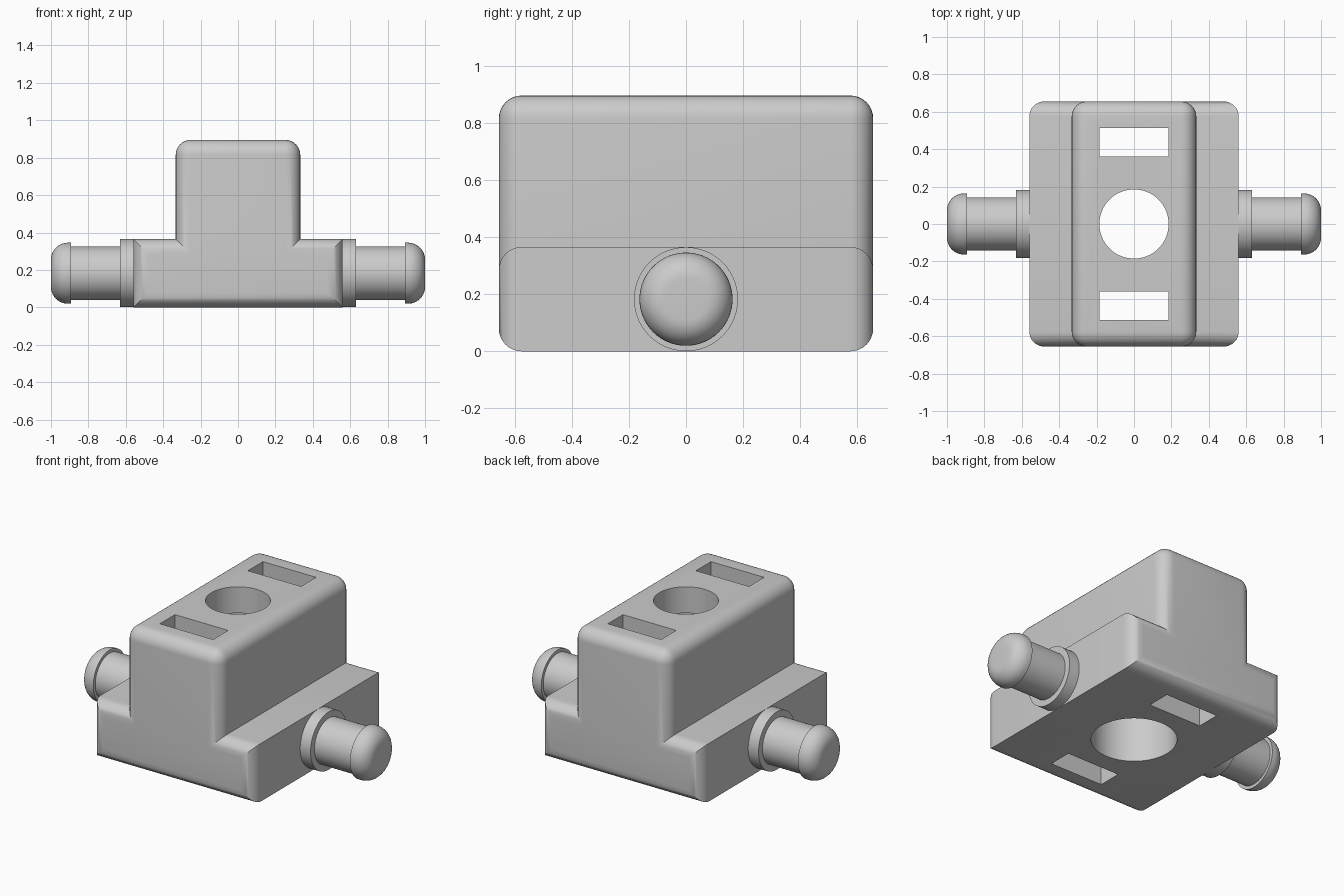
import bpy, bmesh, math
from mathutils import Matrix, Vector

if "Cube" in bpy.data.objects:
    bpy.data.objects.remove(bpy.data.objects["Cube"], do_unlink=True)

grey = bpy.data.materials.new("plain grey")
grey.use_nodes = True
grey.diffuse_color = (0.6, 0.6, 0.6, 1)
grey.node_tree.nodes["Principled BSDF"].inputs["Base Color"].default_value = (0.6, 0.6, 0.6, 1)

WIDE, NARROW, DEPTH = 0.56, 0.333, 0.655   # half sizes
STEP, TOP, ROUND = 0.365, 0.895, 0.08      # heights and fillet radius
AXIS_Z = STEP / 2


def make_object(name, bm):
    bmesh.ops.recalc_face_normals(bm, faces=bm.faces)
    mesh = bpy.data.meshes.new(name)
    bm.to_mesh(mesh)
    bm.free()
    mesh.materials.append(grey)
    obj = bpy.data.objects.new(name, mesh)
    bpy.context.collection.objects.link(obj)
    return obj


def activate(obj):
    bpy.ops.object.select_all(action='DESELECT')
    obj.select_set(True)
    bpy.context.view_layer.objects.active = obj


def cut(target, cutter):
    mod = target.modifiers.new("cut", 'BOOLEAN')
    mod.operation, mod.solver, mod.object = 'DIFFERENCE', 'EXACT', cutter
    activate(target)
    bpy.ops.object.modifier_apply(modifier=mod.name)
    bpy.data.objects.remove(cutter, do_unlink=True)


def cylinder_cutter(radius, low, high):
    bm = bmesh.new()
    bmesh.ops.create_cone(bm, cap_ends=True, segments=64, radius1=radius, radius2=radius,
                          depth=high - low, matrix=Matrix.Translation((0, 0, (low + high) / 2)))
    return make_object("hole_cutter", bm)


def box_cutter(size, centre):
    bm = bmesh.new()
    bmesh.ops.create_cube(bm, size=1, matrix=Matrix.Translation(centre) @ Matrix.Diagonal((*size, 1)))
    return make_object("slot_cutter", bm)


# Body: stepped profile pushed from front to back
half = [(WIDE, 0), (WIDE, STEP), (NARROW, STEP), (NARROW, TOP)]
outline = half + [(-x, z) for x, z in reversed(half)]
bm = bmesh.new()
front = bm.faces.new([bm.verts.new((x, -DEPTH, z)) for x, z in outline])
pushed = bmesh.ops.extrude_face_region(bm, geom=[front], use_keep_orig=True)
bmesh.ops.translate(bm, vec=(0, 2 * DEPTH, 0),
                    verts=[g for g in pushed["geom"] if isinstance(g, bmesh.types.BMVert)])
bmesh.ops.recalc_face_normals(bm, faces=bm.faces)


def is_rounded(edge):
    a, b = (v.co for v in edge.verts)
    around_end = abs(a.y - b.y) < 0.01
    along_top = min(a.z, b.z) > TOP - 0.01
    return around_end or along_top


bmesh.ops.bevel(bm, geom=[e for e in bm.edges if is_rounded(e)], offset=ROUND,
                offset_type='OFFSET', segments=8, profile=0.5, affect='EDGES', clamp_overlap=True)
body = make_object("body", bm)

# Stepped centre hole and the two through slots
cut(body, cylinder_cutter(0.245, -0.1, 0.73))
cut(body, cylinder_cutter(0.185, 0.6, 1.0))
for side in (-1, 1):
    cut(body, box_cutter((0.37, 0.15, 1.4), (0, side * 0.437, 0.45)))

# Side plugs: collar, shaft and rounded head turned around the x axis
HEAD_R, HEAD_ROUND = 0.163, 0.09
profile = [(0.5, 0), (0.5, 0.182), (0.632, 0.182), (0.632, 0.143), (0.893, 0.143), (0.893, HEAD_R)]
for i in range(11):
    a = math.pi / 2 * (1 - i / 10)
    profile.append((1 - HEAD_ROUND + HEAD_ROUND * math.cos(a),
                    HEAD_R - HEAD_ROUND + HEAD_ROUND * math.sin(a)))
profile.append((1, 0))

parts = [body]
for name, side in (("left_plug", 1), ("right_plug", -1)):
    bm = bmesh.new()
    verts = [bm.verts.new((side * x, 0, AXIS_Z + r)) for x, r in profile]
    edges = [bm.edges.new(pair) for pair in zip(verts, verts[1:])]
    bmesh.ops.spin(bm, geom=verts + edges, cent=(0, 0, AXIS_Z), axis=Vector((1, 0, 0)),
                   angle=2 * math.pi, steps=64)
    bmesh.ops.remove_doubles(bm, verts=bm.verts, dist=0.0005)
    parts.append(make_object(name, bm))

for part in parts:
    activate(part)
    bpy.ops.object.shade_smooth_by_angle(angle=math.radians(30))
